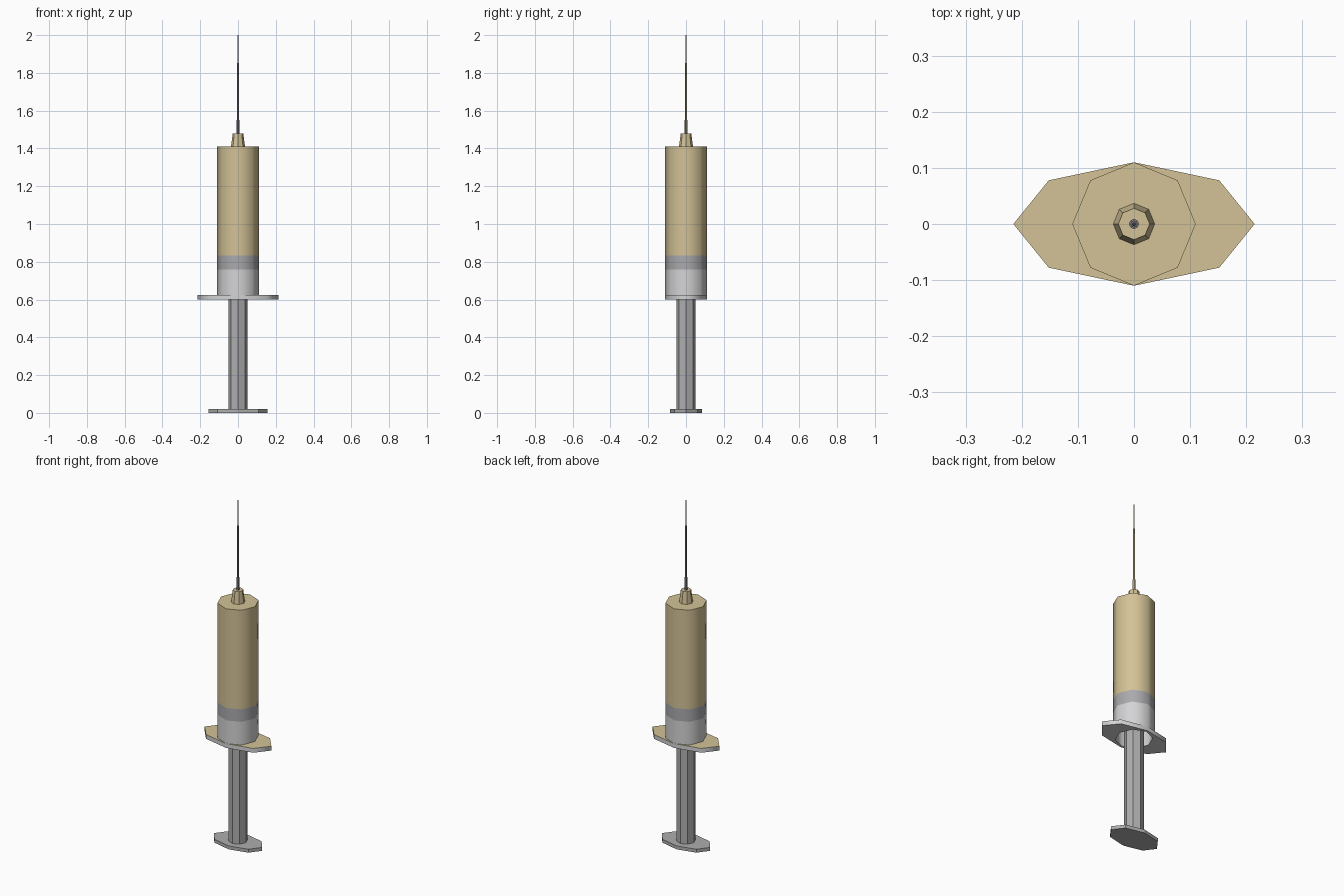
import bpy, bmesh, math

if "Cube" in bpy.data.objects:
    bpy.data.objects.remove(bpy.data.objects["Cube"])


def material(name, rgb):
    def lin(c):
        c /= 255
        return c / 12.92 if c <= 0.04045 else ((c + 0.055) / 1.055) ** 2.4
    m = bpy.data.materials.new(name)
    m.diffuse_color = (*[lin(c) for c in rgb], 1)
    m.use_nodes = True
    m.node_tree.nodes["Principled BSDF"].inputs["Base Color"].default_value = m.diffuse_color
    return m


TAN = material("tan liquid", (211, 194, 150))
LIGHT = material("light grey plastic", (212, 212, 214))
MID = material("mid grey rubber", (170, 170, 173))
ROD = material("plunger grey", (174, 174, 175))
STEEL = material("needle steel", (128, 128, 132))


def loft(name, rings, mats, start=None, end=None, smooth=None, sides=8):
    """Join elliptical rings (rx, ry, z); mats gives one material per band."""
    bm = bmesh.new()
    slots = list(dict.fromkeys([m for m in [*mats, start, end] if m]))
    loops = []
    for rx, ry, z in rings:
        angles = [2 * math.pi * i / sides for i in range(sides)]
        loops.append([bm.verts.new((rx * math.cos(a), ry * math.sin(a), z)) for a in angles])
    for lo, hi, mat in zip(loops, loops[1:], mats):
        for i in range(sides):
            j = (i + 1) % sides
            bm.faces.new((lo[i], lo[j], hi[j], hi[i])).material_index = slots.index(mat)
    if start:
        bm.faces.new(loops[0][::-1]).material_index = slots.index(start)
    if end:
        bm.faces.new(loops[-1]).material_index = slots.index(end)
    bmesh.ops.remove_doubles(bm, verts=bm.verts[:], dist=0.0002)
    mesh = bpy.data.meshes.new(name)
    bm.to_mesh(mesh)
    bm.free()
    for m in slots:
        mesh.materials.append(m)
    ob = bpy.data.objects.new(name, mesh)
    bpy.context.collection.objects.link(ob)
    if smooth:
        bpy.ops.object.select_all(action='DESELECT')
        ob.select_set(True)
        bpy.context.view_layer.objects.active = ob
        bpy.ops.object.shade_smooth_by_angle(angle=math.radians(smooth))
    return ob


def rnd(r, z):
    return (r, r, z)


# Barrel: hollow below the stopper, coloured bands above
loft("barrel",
     [rnd(0.098, 0.76), rnd(0.098, 0.60), rnd(0.11, 0.60), rnd(0.11, 0.76),
      rnd(0.11, 0.832), rnd(0.11, 1.41)],
     [LIGHT, LIGHT, LIGHT, MID, TAN], start=MID, end=TAN, smooth=50)

# Finger flange: stretched octagon plate around the barrel mouth
loft("finger_flange",
     [(0.11, 0.11, 0.60), (0.215, 0.11, 0.60), (0.215, 0.11, 0.625), (0.11, 0.11, 0.625)],
     [LIGHT, LIGHT, TAN], smooth=80)

# Plunger rod and thumb plate
loft("plunger_rod", [rnd(0.051, 0.02), rnd(0.051, 0.765)], [ROD], start=ROD, end=ROD)
loft("thumb_plate", [(0.155, 0.086, 0), (0.155, 0.086, 0.02)], [ROD], start=ROD, end=ROD)

# Nozzle
loft("nozzle", [rnd(0.037, 1.41), rnd(0.028, 1.48)], [TAN], end=TAN)

# Needle: thicker collar, shaft and tapered tip, tan on its back right quarter
needle = loft("needle",
              [rnd(0.009, 1.478), rnd(0.009, 1.55), rnd(0.0065, 1.55),
               rnd(0.006, 1.85), rnd(0.004, 1.85), rnd(0.002, 2.0)],
              [STEEL] * 5, end=STEEL)
needle.data.materials.append(TAN)
for f in needle.data.polygons:
    if f.normal.x > 0.2 and f.normal.y > 0.2:
        f.material_index = 1
